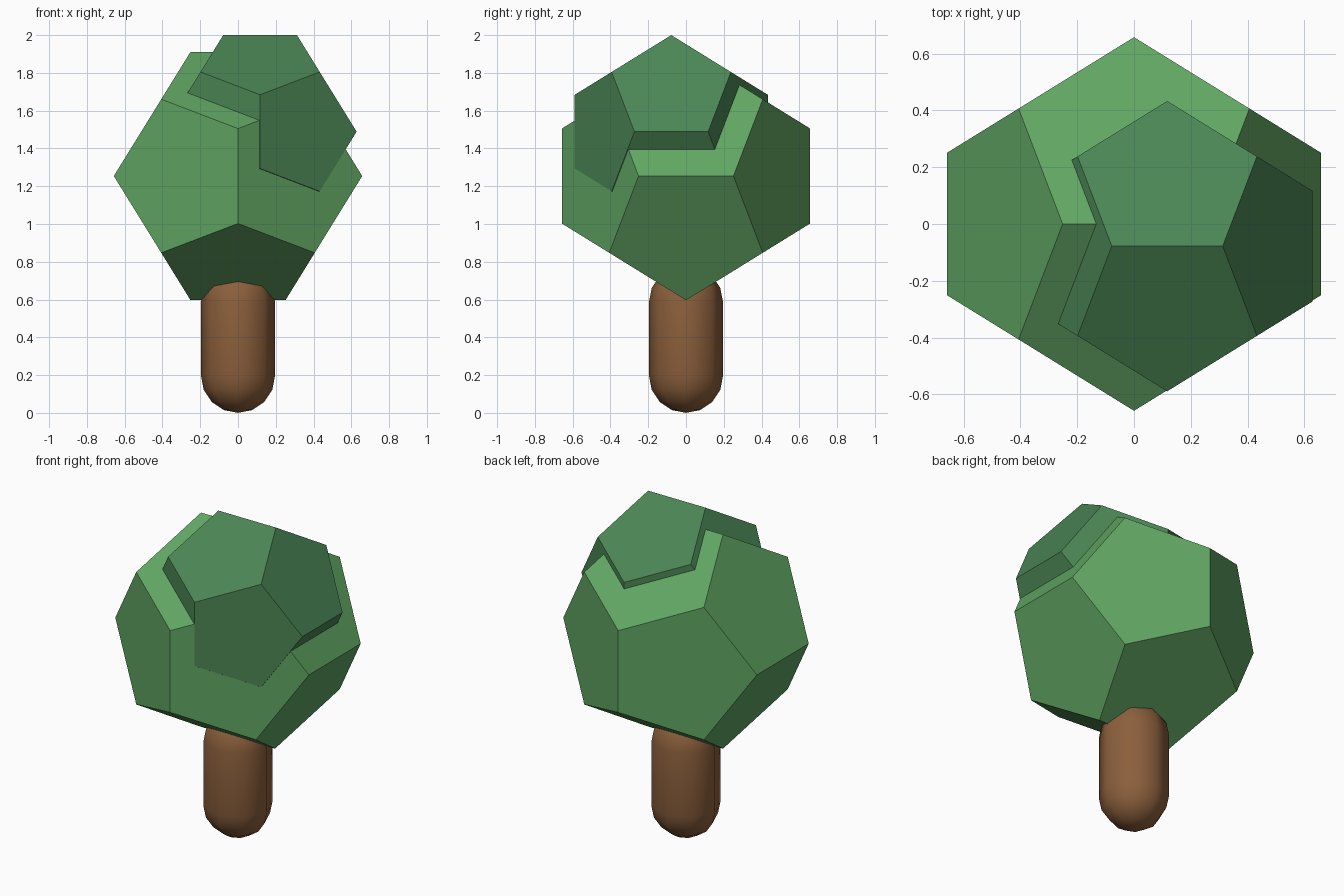
import bpy, bmesh, math
from mathutils import Vector, Matrix

if "Cube" in bpy.data.objects:
    bpy.data.objects.remove(bpy.data.objects["Cube"])

PHI = (1 + math.sqrt(5)) / 2


def material(name, rgb):
    m = bpy.data.materials.new(name)
    m.diffuse_color = (*rgb, 1)
    m.use_nodes = True
    m.node_tree.nodes["Principled BSDF"].inputs["Base Color"].default_value = m.diffuse_color
    return m


def add_object(name, bm, mat, smooth=False):
    bmesh.ops.recalc_face_normals(bm, faces=bm.faces[:])
    for f in bm.faces:
        f.smooth = smooth
    me = bpy.data.meshes.new(name)
    bm.to_mesh(me)
    bm.free()
    me.materials.append(mat)
    ob = bpy.data.objects.new(name, me)
    bpy.context.collection.objects.link(ob)
    return ob


def dodecahedron(name, radius, centre, mat):
    # cube corners plus three golden rectangles, wrapped in a hull
    s = radius / math.sqrt(3)
    pts = [Vector((x, y, z)) for x in (-1, 1) for y in (-1, 1) for z in (-1, 1)]
    for a in (-PHI, PHI):
        for b in (-1 / PHI, 1 / PHI):
            pts += [Vector((a, b, 0)), Vector((0, a, b)), Vector((b, 0, a))]
    bm = bmesh.new()
    for p in pts:
        bm.verts.new(p * s)
    bmesh.ops.convex_hull(bm, input=bm.verts[:])
    bmesh.ops.dissolve_limit(bm, angle_limit=math.radians(5),
                             verts=bm.verts[:], edges=bm.edges[:])
    ob = add_object(name, bm, mat)
    ob.location = centre


def capsule(name, radius, height, sides, cap_steps, mat):
    # half profile with two rounded ends, spun around z
    arc = [i * math.pi / 2 / cap_steps for i in range(cap_steps + 1)]
    low = [(radius * math.sin(a), radius * (1 - math.cos(a))) for a in arc]
    profile = low + [(r, height - z) for r, z in reversed(low)]
    bm = bmesh.new()
    vs = [bm.verts.new((r, 0, z)) for r, z in profile]
    es = [bm.edges.new(pair) for pair in zip(vs, vs[1:])]
    bmesh.ops.spin(bm, geom=vs + es, cent=(0, 0, 0), axis=(0, 0, 1),
                   angle=math.tau, steps=sides, use_duplicate=False)
    bmesh.ops.remove_doubles(bm, verts=bm.verts[:], dist=0.0005)
    add_object(name, bm, mat, smooth=True)


bark = material("bark", (0.26, 0.115, 0.045))
light_leaf = material("light_leaf", (0.12, 0.38, 0.125))
dark_leaf = material("dark_leaf", (0.07, 0.24, 0.09))

# Trunk
capsule("trunk", 0.196, 0.783, 8, 4, bark)

# Foliage
dodecahedron("large_foliage", 0.704, (0, 0, 1.254), light_leaf)
dodecahedron("small_foliage", 0.547, (0.117, -0.078, 1.489), dark_leaf)
